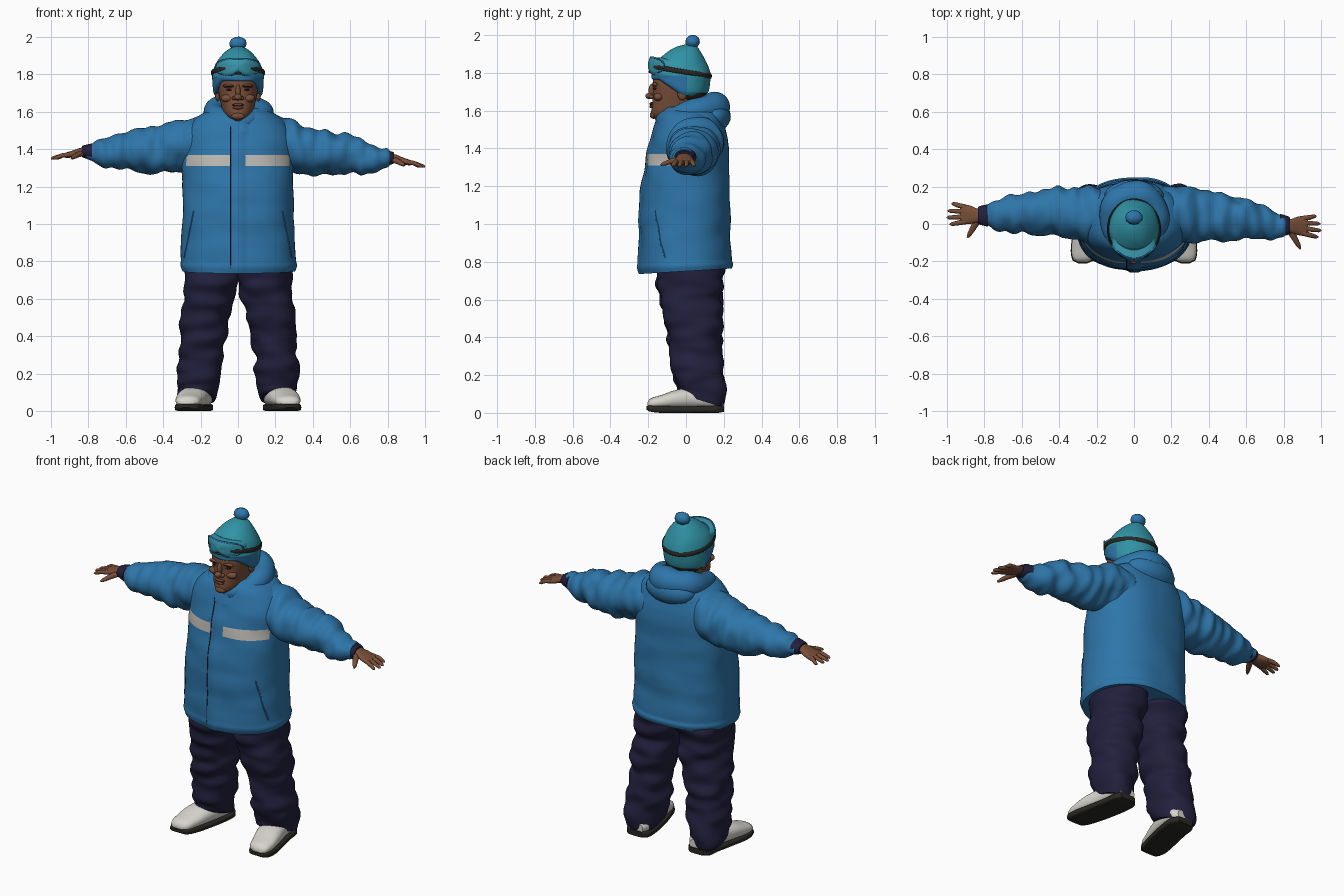
import bpy, bmesh, math
from mathutils import Vector, noise

if "Cube" in bpy.data.objects:
    bpy.data.objects.remove(bpy.data.objects["Cube"])


def material(name, *rgb):
    m = bpy.data.materials.new(name)
    m.use_nodes = True
    m.diffuse_color = (*rgb, 1)
    m.node_tree.nodes["Principled BSDF"].inputs["Base Color"].default_value = (*rgb, 1)
    return m


BLUE = material("jacket blue", .027, .18, .40)
NAVY = material("trouser navy", .016, .014, .046)
SKIN = material("brown skin", .19, .077, .04)
LIP = material("dark lip", .13, .045, .028)
TEAL = material("hat teal", .03, .29, .38)
LENS = material("lens teal", .04, .31, .42)
GREY = material("stripe grey", .52, .50, .46)
WHITE = material("shoe white", .68, .66, .61)
DARK = material("sole black", .022, .021, .016)
HAIR = material("dark hair", .02, .012, .009)
made = []


def finish(name, bm, mats, rule=None):
    bmesh.ops.recalc_face_normals(bm, faces=bm.faces)
    if rule:
        for f in bm.faces:
            f.material_index = rule(f.calc_center_median())
    mesh = bpy.data.meshes.new(name)
    bm.to_mesh(mesh)
    bm.free()
    for m in mats:
        mesh.materials.append(m)
    ob = bpy.data.objects.new(name, mesh)
    bpy.context.collection.objects.link(ob)
    made.append(ob)
    return ob


def build(name, rings, mats, closed=False, rule=None):
    bm = bmesh.new()
    vs = [[bm.verts.new(p) for p in ring] for ring in rings]
    n = len(vs[0])
    for k in range(len(vs) if closed else len(vs) - 1):
        a, b = vs[k], vs[(k + 1) % len(vs)]
        for j in range(n):
            bm.faces.new((a[j], a[(j + 1) % n], b[(j + 1) % n], b[j]))
    if not closed:
        bm.faces.new(vs[0])
        bm.faces.new(vs[-1])
    return finish(name, bm, mats, rule)


def sample(rows, p):
    # Smooth interpolation of the extents between sections
    i = max(k for k in range(len(rows) - 1) if rows[k][0] <= p + 1e-9)
    r0, r1 = rows[i], rows[i + 1]
    h = r1[0] - r0[0]
    t = (p - r0[0]) / h

    def slope(k, c):
        a, b = rows[max(k - 1, 0)], rows[min(k + 1, len(rows) - 1)]
        return (b[c] - a[c]) / (b[0] - a[0])
    return [r0[c] * (1 + 2 * t) * (1 - t) ** 2 + r1[c] * t * t * (3 - 2 * t)
            + h * (slope(i, c) * t * (1 - t) ** 2 + slope(i + 1, c) * t * t * (t - 1))
            for c in range(1, 5)]


def loft(name, axis, rows, mats, steps=30, n=48, e=2.2, fold=0, freq=(5, 5, 5),
         s=1, warp=None, rule=None):
    # Each row: position on the axis, then min and max of the other two axes
    rings = []
    for k in range(steps + 1):
        p = rows[0][0] + (rows[-1][0] - rows[0][0]) * k / steps
        u0, u1, v0, v1 = sample(rows, p)
        ring = []
        for j in range(n):
            c, d = math.cos(math.tau * j / n), math.sin(math.tau * j / n)
            du, dv = (math.copysign(abs(q) ** (2 / e), q) for q in (c, d))
            co = [(u0 + u1 + (u1 - u0) * du) / 2, (v0 + v1 + (v1 - v0) * dv) / 2]
            out = [du, dv]
            co.insert(axis, p)
            out.insert(axis, 0)
            v = Vector(co)
            if fold:
                q = Vector([a * f for a, f in zip(v, freq)]) + Vector((0, s * 7, 0))
                v += Vector(out) * fold * noise.noise(q)
            if warp:
                v = warp(v)
            v.x *= s
            ring.append(v)
        rings.append(ring)
    return build(name, rings, mats, rule=rule)


def tube(name, pts, radii, mat, closed=False, n=12):
    pts = [Vector(p) for p in pts]
    rings = []
    for i, p in enumerate(pts):
        if closed:
            t = pts[(i + 1) % len(pts)] - pts[i - 1]
        else:
            t = pts[min(i + 1, len(pts) - 1)] - pts[max(i - 1, 0)]
        t.normalize()
        side = t.cross(Vector((0, 1, 0) if abs(t.z) > .9 else (0, 0, 1))).normalized()
        up = side.cross(t)
        ru, rv = radii[i] if isinstance(radii, list) else radii
        rings.append([p + side * ru * math.cos(math.tau * j / n)
                      + up * rv * math.sin(math.tau * j / n) for j in range(n)])
    return build(name, rings, [mat], closed)


def ball(name, loc, size, mat, lump=0):
    bm = bmesh.new()
    bmesh.ops.create_uvsphere(bm, u_segments=24, v_segments=14, radius=1)
    for v in bm.verts:
        k = 1 + lump * noise.noise(v.co * 4)
        v.co = Vector([c * r * k + o for c, r, o in zip(v.co, size, loc)])
    return finish(name, bm, [mat])


def sym(z, x, y0, y1):
    return (z, -x, x, y0, y1)


# Jacket body with raised front flap and chest stripe
def jacket_warp(v):
    if v.z < .85:
        v.z += .06 * v.y * (.85 - v.z) / .1
    if abs(v.x) < .037 and v.y < 0:
        v.y -= .008
    return v


jacket = loft("jacket_body", 2, [
    sym(.75, .303, -.24, .24), sym(.78, .312, -.25, .247), sym(.80, .308, -.247, .24),
    sym(1, .302, -.245, .235), sym(1.2, .298, -.23, .23), sym(1.35, .296, -.203, .225),
    sym(1.45, .288, -.18, .22), sym(1.52, .265, -.16, .205), sym(1.58, .21, -.14, .19),
    sym(1.62, .13, -.11, .16)], [BLUE, GREY], steps=87, n=128, e=2.3, fold=.009,
    freq=(5, 5, 9), warp=jacket_warp,
    rule=lambda c: int(1.31 < c.z < 1.37 and abs(c.x) > .037 and c.y < -.085))
bpy.context.view_layer.update()


def on_front(x, z):
    hit, loc, _, _ = jacket.ray_cast((x, -1, z), (0, 1, 0))
    return loc if hit else Vector((x, -.2, z))


tube("front_seam", [on_front(-.041, .76 + .02 * k) for k in range(39)], (.003, .003), NAVY, n=6)
for s in (1, -1):
    tube("pocket_seam", [on_front(s * (.287 - .005 * k), .82 + .025 * k) for k in range(11)],
         (.004, .004), BLUE, n=6)

# Hood resting around the neck
ring = [math.tau * k / 48 for k in range(48)]
rise = [(1 - math.cos(a)) / 2 for a in ring]
tube("hood_collar", [(.125 * math.sin(a), .02 - .135 * math.cos(a), 1.545 + .075 * f ** .7)
                     for a, f in zip(ring, rise)],
     [(.045 + .033 * f + .004 * math.sin(5 * a),) * 2 for a, f in zip(ring, rise)],
     BLUE, True, 24)
ball("hood_drape", (0, .145, 1.57), (.16, .092, .085), BLUE, .04)

# Sleeves, cuffs and hands, the left arm slightly lower and further forward
FINGERS = [(-.018, .975, -.035), (.009, .99, 0), (.036, .985, .036), (.06, .965, .075)]
for s in (1, -1):
    side = "left" if s > 0 else "right"

    def pose(v):
        t = max(0, (v.x - .2) / .8)
        return Vector((v.x, v.y - s * .035 * t, v.z - s * .022 * t))

    def posed(pts):
        return [Vector((s * q.x, q.y, q.z)) for q in (pose(Vector(p)) for p in pts)]

    loft(side + "_sleeve", 0, [
        (.12, -.10, .18, 1.31, 1.57), (.22, -.10, .197, 1.29, 1.572),
        (.32, -.09, .195, 1.28, 1.548), (.45, -.075, .175, 1.272, 1.508),
        (.6, -.068, .148, 1.284, 1.485), (.7, -.058, .115, 1.295, 1.453),
        (.79, -.045, .085, 1.31, 1.42), (.81, -.035, .075, 1.325, 1.405)],
        [BLUE], 70, 48, 2.1, .026, (16, 6, 8), s, pose)
    loft(side + "_cuff", 0, [(.78, -.04, .08, 1.325, 1.415), (.82, -.032, .07, 1.335, 1.405),
                             (.835, -.025, .062, 1.342, 1.4)], [NAVY], 8, 32, s=s, warp=pose)
    loft(side + "_palm", 0, [(.8, -.012, .05, 1.35, 1.395), (.84, -.02, .055, 1.347, 1.39),
                             (.88, -.03, .07, 1.338, 1.375), (.92, -.03, .072, 1.333, 1.362),
                             (.93, -.02, .06, 1.338, 1.355)], [SKIN], 16, 24, 2.4, s=s, warp=pose)
    for y, x2, y2 in FINGERS:
        tube(side + "_finger", posed([(.9, y, 1.352), (.94, (y + y2) / 2, 1.346),
                                      (x2, y2, 1.331), (x2 + .01, y2, 1.327)]),
             [(.014, .013), (.013, .012), (.010, .009), (.004, .004)], SKIN)
    tube(side + "_thumb", posed([(.835, -.005, 1.36), (.86, -.05, 1.35), (.88, -.085, 1.338),
                                 (.89, -.103, 1.332)]),
         [(.02, .017), (.016, .014), (.012, .011), (.005, .005)], SKIN)

    # Trouser leg with a hem that drops towards the heel
    def hem(v):
        if v.z < .16:
            v.z -= (v.y - .03) * .3 * (.16 - v.z) / .08
        return v

    loft(side + "_trouser_leg", 2, [
        (.08, .125, .315, -.03, .195), (.095, .115, .322, -.045, .205),
        (.2, .098, .325, -.065, .2), (.35, .075, .312, -.088, .19), (.5, .042, .302, -.118, .19),
        (.6, .018, .296, -.138, .19), (.7, -.003, .29, -.153, .195), (.82, -.005, .285, -.155, .2)],
        [NAVY], 70, 48, 2.3, .026, (6, 6, 14), s, hem)

    # Shoe with a dark sole, toe turned out
    loft(side + "_shoe", 1, [
        (-.205, .25, .3, .03, .055), (-.19, .215, .325, .022, .075), (-.13, .19, .334, .02, .095),
        (-.05, .165, .325, .02, .122), (.05, .142, .302, .02, .135), (.15, .135, .285, .02, .125),
        (.195, .16, .262, .025, .09)], [WHITE], 30, 32, 2.3, s=s)
    loft(side + "_sole", 1, [
        (-.21, .25, .3, .018, .036), (-.195, .213, .328, .008, .04), (-.13, .187, .338, 0, .038),
        (-.02, .157, .32, 0, .035), (.1, .135, .295, 0, .037), (.17, .136, .285, 0, .04),
        (.2, .16, .262, .006, .04)], [DARK], 30, 32, 5, s=s)

# Head and face
loft("head", 2, [
    sym(1.5, .06, -.10, .06), sym(1.555, .045, -.165, .05), sym(1.575, .066, -.183, .06),
    sym(1.6, .081, -.184, .07), sym(1.65, .093, -.178, .08), sym(1.7, .103, -.174, .09),
    sym(1.75, .108, -.176, .1), sym(1.8, .1, -.165, .1), sym(1.85, .08, -.13, .08)],
    [SKIN], 40, 48, 2.3)
ball("nose_tip", (0, -.193, 1.678), (.021, .022, .017), SKIN)
ball("nose_bridge", (0, -.178, 1.706), (.014, .02, .038), SKIN)
ball("chin", (0, -.172, 1.577), (.035, .02, .02), SKIN)
ball("upper_lip", (0, -.18, 1.637), (.033, .014, .008), LIP)
ball("lower_lip", (0, -.18, 1.622), (.029, .014, .009), LIP)
ball("back_hair", (0, .025, 1.69), (.108, .088, .06), HAIR)
for s in (1, -1):
    ball("nostril_wing", (s * .02, -.182, 1.673), (.013, .014, .011), SKIN)
    ball("cheek", (s * .056, -.145, 1.672), (.035, .026, .022), SKIN)
    ball("brow_ridge", (s * .045, -.163, 1.738), (.036, .015, .012), SKIN)
    ball("eyebrow", (s * .047, -.168, 1.737), (.031, .013, .005), HAIR)
    ball("eye", (s * .045, -.162, 1.717), (.018, .010, .005), HAIR)
    ball("ear", (s * .108, -.02, 1.69), (.014, .025, .035), SKIN)


# Knitted hat, raised at the forehead, with blue front band and bobble
def hat_warp(v):
    if v.z < 1.8:
        w = min(1, max(0, (-v.y - .02) / .12))
        v.z = 1.8 - (1.8 - v.z) * (1 - .68 * w)
    return v


loft("hat", 2, [
    sym(1.68, .118, -.165, .1), sym(1.70, .13, -.178, .118), sym(1.76, .136, -.184, .128),
    sym(1.8, .136, -.184, .128), sym(1.86, .117, -.155, .105), sym(1.91, .08, -.1, .078),
    sym(1.94, .042, -.045, .055), sym(1.95, .012, -.005, .025)], [TEAL, BLUE], 54, 64, 2.1,
    fold=.004, freq=(12, 12, 12), warp=hat_warp,
    rule=lambda c: int(c.y < 0 and c.z < 1.785))
ball("bobble", (0, .035, 1.965), (.046, .038, .036), BLUE, .08)

# Goggles: strap, lens and frame
tube("goggle_strap", [(.139 * math.sin(a), -.028 - .159 * math.cos(a), 1.835 - .052 * f)
                      for a, f in zip(ring, rise)], (.006, .013), DARK, True)


def lens_ring(k, dy):
    pts = []
    for a in ring:
        c, d = math.cos(a), math.sin(a)
        u = math.copysign(abs(c) ** .75, c)
        h = math.copysign(abs(d) ** .75, d) * .045
        if d < 0:
            h += .02 * math.exp(-(u / .2) ** 2)
        pts.append(Vector((.118 * u * k, -.19 + .07 * (u * k) ** 2 + dy, 1.838 + h * k)))
    return pts


build("goggle_lens", [lens_ring(.98, .05)] + [lens_ring(k, -.012 * (1 - k * k))
                                               for k in (1, .9, .7, .4, .03)], [LENS])
tube("goggle_frame", lens_ring(1, .003), (.005, .005), BLUE, True, 8)
ball("goggle_nose_pad", (0, -.186, 1.806), (.022, .012, .008), DARK)

# Smooth shading with crisp edges
for ob in bpy.context.selected_objects:
    ob.select_set(False)
for ob in made:
    ob.select_set(True)
bpy.context.view_layer.objects.active = made[0]
bpy.ops.object.shade_smooth_by_angle(angle=math.radians(45))
